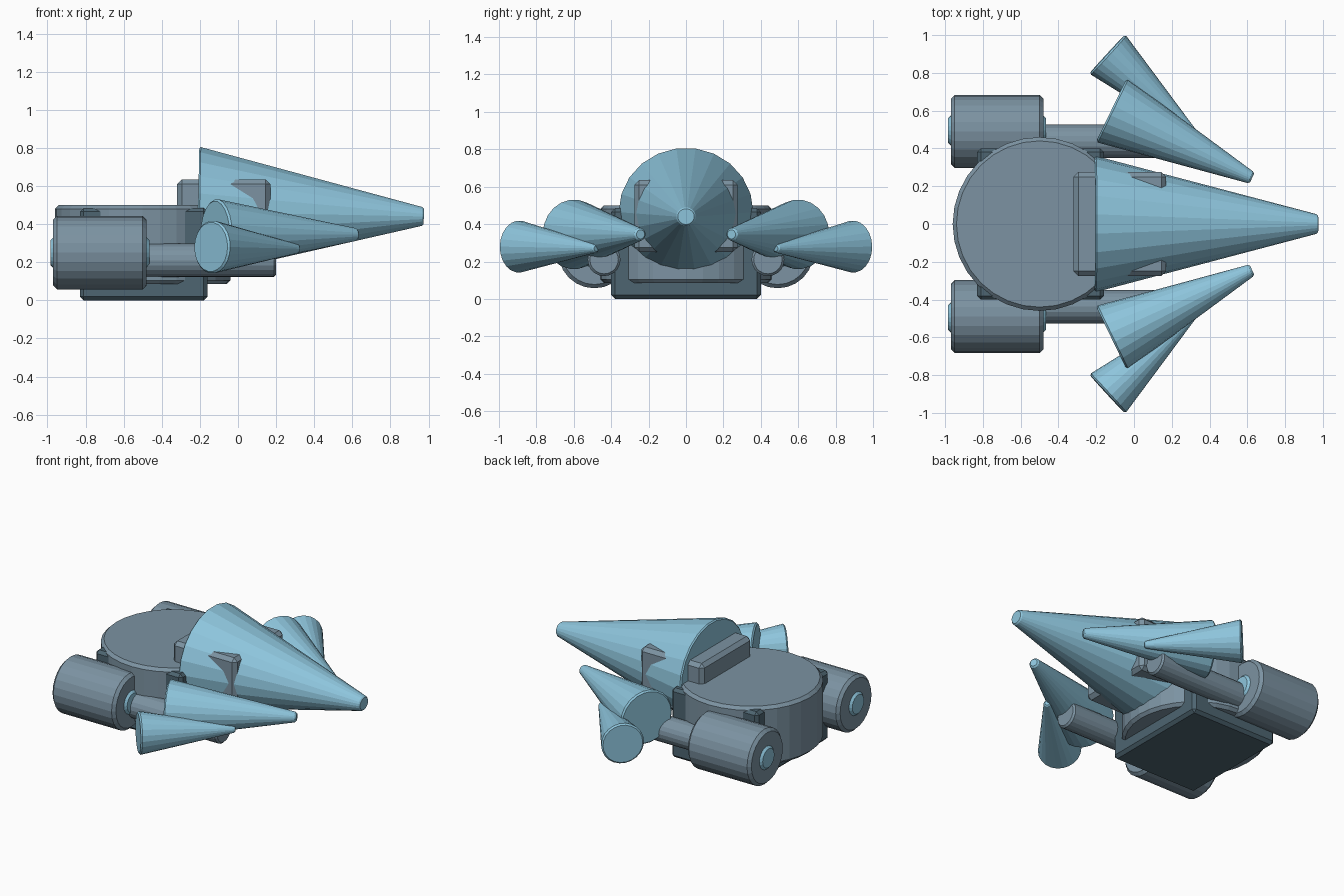
import bpy, bmesh, math
from mathutils import Vector, Matrix

cube = bpy.data.objects.get("Cube")
if cube:
    bpy.data.objects.remove(cube, do_unlink=True)


def material(name, rgb):
    m = bpy.data.materials.new(name)
    m.use_nodes = True
    m.diffuse_color = (*rgb, 1)
    m.node_tree.nodes["Principled BSDF"].inputs["Base Color"].default_value = (*rgb, 1)
    return m


blue = material("light blue", (0.27, 0.56, 0.72))
grey = material("blue grey", (0.20, 0.29, 0.36))
dark = material("dark slate", (0.075, 0.13, 0.165))


def finish(name, bm, mat):
    bmesh.ops.recalc_face_normals(bm, faces=bm.faces)
    mesh = bpy.data.meshes.new(name)
    bm.to_mesh(mesh)
    bm.free()
    mesh.materials.append(mat)
    obj = bpy.data.objects.new(name, mesh)
    bpy.context.collection.objects.link(obj)
    return obj


def tapered(name, start, end, r0, r1, mat, sides=24, bevel=0.02, squash=1.0):
    """Round bar from start to end with chamfered rims; squash scales its height."""
    start, end = Vector(start), Vector(end)
    axis = (end - start).normalized()
    side = axis.cross(Vector((0, 0, 1)))
    if side.length < 0.01:
        side = Vector((1, 0, 0))
    side.normalize()
    up = side.cross(axis) * squash
    b1 = min(bevel, r1 * 0.35)
    rings = [(start, r0 - bevel), (start + axis * bevel, r0),
             (end - axis * b1, r1), (end, r1 - b1)]
    bm = bmesh.new()
    loops = []
    for centre, r in rings:
        angles = [2 * math.pi * i / sides for i in range(sides)]
        loops.append([bm.verts.new(centre + side * r * math.cos(a) + up * r * math.sin(a))
                      for a in angles])
    for a, b in zip(loops, loops[1:]):
        for i in range(sides):
            j = (i + 1) % sides
            bm.faces.new((a[i], a[j], b[j], b[i]))
    bm.faces.new(loops[0])
    bm.faces.new(loops[-1])
    return finish(name, bm, mat)


def block(name, low, high, mat, bevel):
    """Chamfered box between two corners."""
    low, high = Vector(low), Vector(high)
    bm = bmesh.new()
    bmesh.ops.create_cube(bm, size=1, matrix=Matrix.Translation((low + high) / 2)
                          @ Matrix.Diagonal((*(high - low), 1)))
    bmesh.ops.bevel(bm, geom=bm.edges[:], offset=bevel, segments=1, affect='EDGES')
    return finish(name, bm, mat)


# Hull: square base running up through a round drum
block("base_block", (-0.83, -0.40, 0), (-0.16, 0.40, 0.485), dark, 0.02)
tapered("drum_body", (-0.5, 0, 0.085), (-0.5, 0, 0.50), 0.46, 0.46, grey, 32, 0.02)

# Large nose cone and the block that carries it
block("nose_mount", (-0.32, -0.275, 0.25), (0.17, 0.275, 0.635), grey, 0.025)
tapered("nose_cone", (-0.21, 0, 0.464), (0.975, 0, 0.44), 0.36, 0.052, blue, 22, 0.008, 0.955)

# Paired side parts
for label, s in (("left", 1), ("right", -1)):
    tapered(label + "_thruster", (-0.97, s * 0.49, 0.25), (-0.48, s * 0.49, 0.25),
            0.193, 0.193, grey, 24, 0.02)
    tapered(label + "_thruster_core", (-0.985, s * 0.495, 0.25), (-0.465, s * 0.495, 0.25),
            0.08, 0.08, blue, 20, 0.015)
    tapered(label + "_arm", (-0.5, s * 0.438, 0.21), (0.2, s * 0.438, 0.21),
            0.088, 0.088, grey, 20, 0.012)
    tapered(label + "_inner_spike", (-0.12, s * 0.603, 0.345), (0.625, s * 0.243, 0.345),
            0.186, 0.034, blue, 22, 0.01)
    tapered(label + "_outer_spike", (-0.142, s * 0.90, 0.28), (0.315, s * 0.48, 0.27),
            0.139, 0.024, blue, 22, 0.01)
